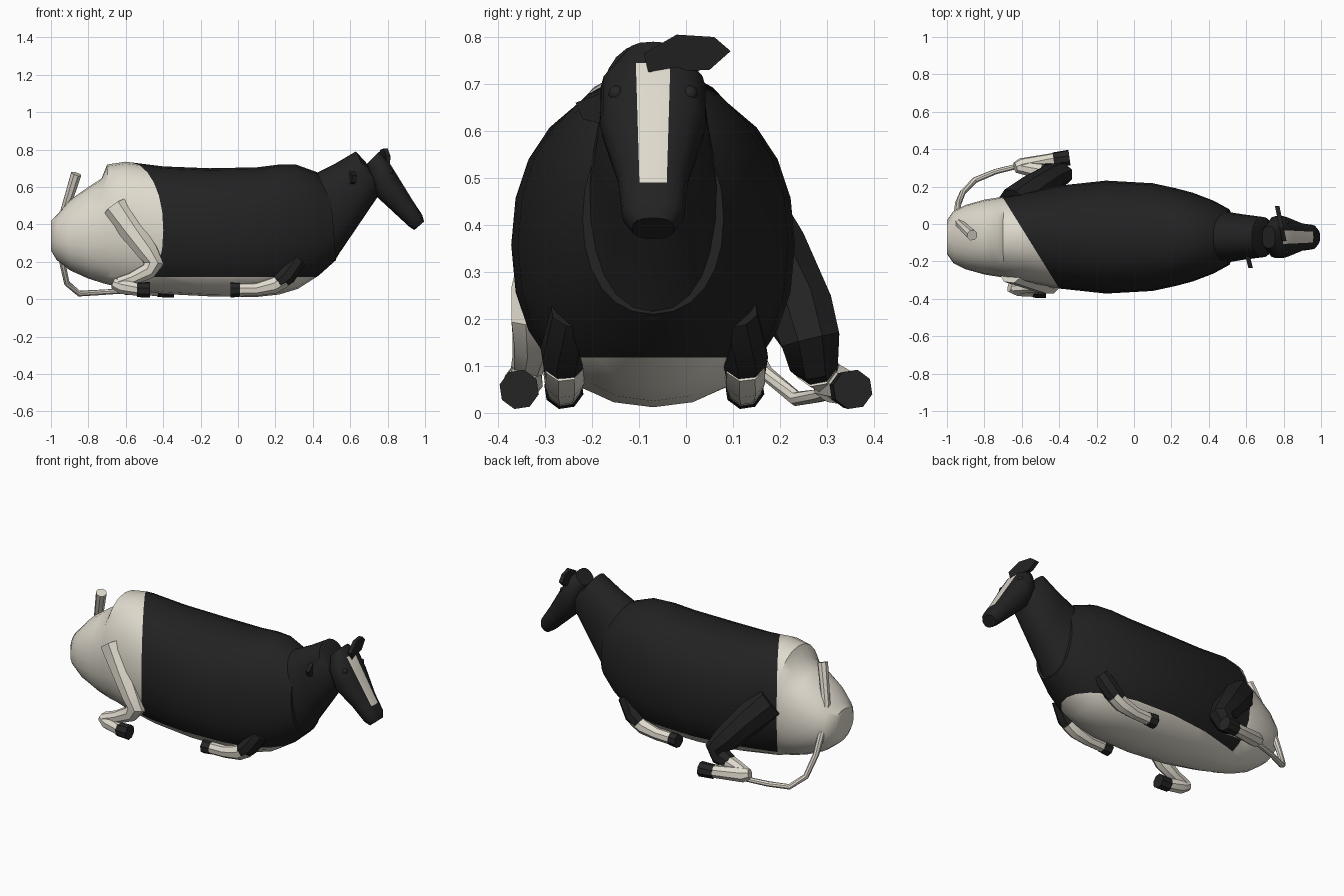
import bpy, bmesh, math
from mathutils import Vector as V

if "Cube" in bpy.data.objects:
    bpy.data.objects.remove(bpy.data.objects["Cube"])

CY = -0.07  # the animal's centre line in y


def material(name, rgb):
    m = bpy.data.materials.new(name)
    m.diffuse_color = (*rgb, 1)
    m.use_nodes = True
    m.node_tree.nodes["Principled BSDF"].inputs["Base Color"].default_value = m.diffuse_color
    return m


BLACK = material("black_coat", (0.016, 0.016, 0.016))
CREAM = material("cream_coat", (0.74, 0.70, 0.61))
HOOF = material("dark_hoof", (0.018, 0.018, 0.018))


def finish(bm, name, mats, angle=40):
    bmesh.ops.recalc_face_normals(bm, faces=bm.faces)
    me = bpy.data.meshes.new(name)
    bm.to_mesh(me)
    bm.free()
    for m in mats:
        me.materials.append(m)
    ob = bpy.data.objects.new(name, me)
    bpy.context.collection.objects.link(ob)
    bpy.ops.object.select_all(action='DESELECT')
    ob.select_set(True)
    bpy.context.view_layer.objects.active = ob
    bpy.ops.object.shade_smooth_by_angle(angle=math.radians(angle))
    return ob


def skin(rings):
    """Join rings of points into a closed, capped surface."""
    bm = bmesh.new()
    vs = [[bm.verts.new(p) for p in r] for r in rings]
    n = len(vs[0])
    for a, b in zip(vs, vs[1:]):
        for i in range(n):
            j = (i + 1) % n
            bm.faces.new((a[i], a[j], b[j], b[i]))
    bm.faces.new(vs[0])
    bm.faces.new(vs[-1])
    return bm


def loft(stations, sides=24, power=2.2):
    """Stations: top x, top z, bottom x, bottom z, half width."""
    def sp(v):
        return math.copysign(abs(v) ** (2 / power), v)
    rings = []
    for tx, tz, bx, bz, w in stations:
        ring = []
        for i in range(sides):
            t = 2 * math.pi * i / sides
            c, s = sp(math.cos(t)), sp(math.sin(t))
            ring.append(((tx + bx) / 2 + c * (tx - bx) / 2, CY + s * w,
                         (tz + bz) / 2 + c * (tz - bz) / 2))
        rings.append(ring)
    return skin(rings)


def tube(name, pts, mat, sides=8):
    """Tube through points (x, y, z, radius)."""
    P = [V(p[:3]) for p in pts]
    rings = []
    for k, p in enumerate(P):
        d = V((0, 0, 0))
        if k:
            d += (p - P[k - 1]).normalized()
        if k < len(P) - 1:
            d += (P[k + 1] - p).normalized()
        d.normalize()
        u = d.cross(V((0, 1, 0.15))).normalized()
        v = d.cross(u)
        rings.append([p + pts[k][3] * (u * math.cos(a) + v * math.sin(a))
                      for a in ((i + .5) * 2 * math.pi / sides for i in range(sides))])
    return finish(skin(rings), name, [mat])


def paint(bm, planes, rule):
    """Cut along planes, then give the second material where the rule holds."""
    for co, no in planes:
        bmesh.ops.bisect_plane(bm, geom=bm.verts[:] + bm.edges[:] + bm.faces[:],
                               plane_co=co, plane_no=no)
    for f in bm.faces:
        f.material_index = int(rule(f.calc_center_median()))


# Body: barrel with a dropped tailhead, cream rump and belly
bm = loft([(-1.0, .42, -1.0, .26, .09), (-.96, .46, -.97, .21, .14),
           (-.90, .53, -.90, .155, .172), (-.80, .60, -.80, .11, .20),
           (-.73, .645, -.72, .085, .212), (-.70, .72, -.68, .075, .216),
           (-.60, .735, -.60, .055, .236), (-.40, .71, -.40, .028, .275),
           (-.15, .70, -.15, .015, .302), (.10, .705, .10, .012, .288),
           (.22, .72, .22, .025, .262), (.31, .72, .32, .055, .237),
           (.42, .68, .43, .125, .195), (.49, .62, .525, .21, .15)])
paint(bm, [((-.57, CY, 0), (1, .62, 0)), ((0, 0, .118), (0, 0, 1))],
      lambda c: c.x < -.57 - .62 * (c.y - CY) or c.z < .118)
finish(bm, "body", [BLACK, CREAM])

# Neck
finish(loft([(.38, .65, .515, .20, .152), (.42, .675, .545, .25, .138),
             (.52, .725, .64, .39, .122), (.63, .79, .745, .545, .108),
             (.685, .73, .745, .60, .09)]), "neck", [BLACK])

# Head with cream blaze
bm = loft([(.755, .79, .685, .72, .06), (.80, .745, .71, .64, .112),
           (.85, .665, .745, .545, .112), (.93, .535, .84, .457, .075),
           (.985, .45, .915, .388, .066), (.995, .415, .943, .37, .045)], 16, 2.5)
paint(bm, [((0, CY - .033, .62), (0, 1, .03)), ((0, CY + .033, .62), (0, 1, -.03)),
           ((0, 0, .49), (0, 0, 1)), ((0, 0, .745), (0, 0, 1))],
      lambda c: abs(c.y - CY) < .033 + .03 * (c.z - .62) and .49 < c.z < .745
      and (c.x - .78) * .82 + (c.z - .67) * .575 > .025)
finish(bm, "head", [BLACK, CREAM])

# Eyes
for side in (-1, 1):
    bm = bmesh.new()
    bmesh.ops.create_uvsphere(bm, u_segments=10, v_segments=8, radius=.017)
    bmesh.ops.translate(bm, verts=bm.verts, vec=(.812, CY + side * .078, .68))
    finish(bm, "eye", [HOOF])


# Ears: thin leaves, the head being tipped to one side
def ear(name, outline, x0, slope):
    rings = [[(x0 + slope * y + o, y, z) for y, z in outline] for o in (-.012, .012)]
    finish(skin(rings), name, [BLACK], 20)


ear("right_ear", [(-.09, .765), (-.02, .805), (.06, .80), (.095, .77),
                  (.05, .73), (-.08, .725)], .785, -.2)
ear("left_ear", [(-.08, .68), (-.17, .685), (-.235, .66), (-.22, .625),
                 (-.16, .61), (-.08, .62)], .565, -.25)

# Folded front legs
for name, y in (("near_front", -.26), ("far_front", .125)):
    tube(name + "_upper_leg", [(.32, y + (.02 if y < 0 else -.02), .21, .05), (.26, y, .125, .052),
                               (.215, y, .09, .045)], BLACK)
    tube(name + "_lower_leg", [(.25, y, .105, .044), (.19, y, .073, .045), (.10, y, .052, .036),
                               (.0, y, .05, .036)], CREAM)
    tube(name + "_hoof", [(.01, y, .05, .038), (-.04, y, .05, .043)], HOOF)

# Near hind leg, cream
tube("near_hind_thigh", [(-.65, -.235, .49, .087), (-.56, -.28, .36, .07),
                         (-.48, -.315, .25, .06), (-.45, -.32, .19, .056),
                         (-.48, -.325, .15, .046), (-.57, -.335, .108, .036),
                         (-.64, -.34, .085, .034)], CREAM)
tube("near_hind_foot", [(-.665, -.335, .085, .03), (-.62, -.345, .068, .042),
                        (-.53, -.355, .052, .036)], CREAM)
tube("near_hind_hoof", [(-.54, -.355, .05, .04), (-.47, -.355, .05, .043)], HOOF)

# Far hind leg, black thigh over a cream shin
tube("far_hind_thigh", [(-.64, .10, .44, .10), (-.54, .18, .33, .088),
                        (-.44, .245, .21, .076), (-.395, .265, .155, .068),
                        (-.42, .27, .115, .056), (-.49, .28, .095, .044)], BLACK)
tube("far_hind_shin", [(-.45, .275, .10, .046), (-.54, .29, .085, .04),
                       (-.61, .305, .07, .036)], CREAM)
tube("far_hind_foot", [(-.635, .30, .075, .03), (-.60, .31, .065, .043),
                       (-.42, .346, .052, .036)], CREAM)
tube("far_hind_hoof", [(-.43, .344, .05, .04), (-.345, .355, .05, .043)], HOOF)

# Tail curling down and round the far side
tube("tail", [(-.865, -.06, .67, .03), (-.93, 0, .46, .024), (-.945, .06, .32, .02),
              (-.94, .11, .20, .017), (-.915, .17, .085, .016),
              (-.85, .235, .03, .016), (-.74, .28, .036, .015),
              (-.60, .315, .045, .014)], CREAM)
